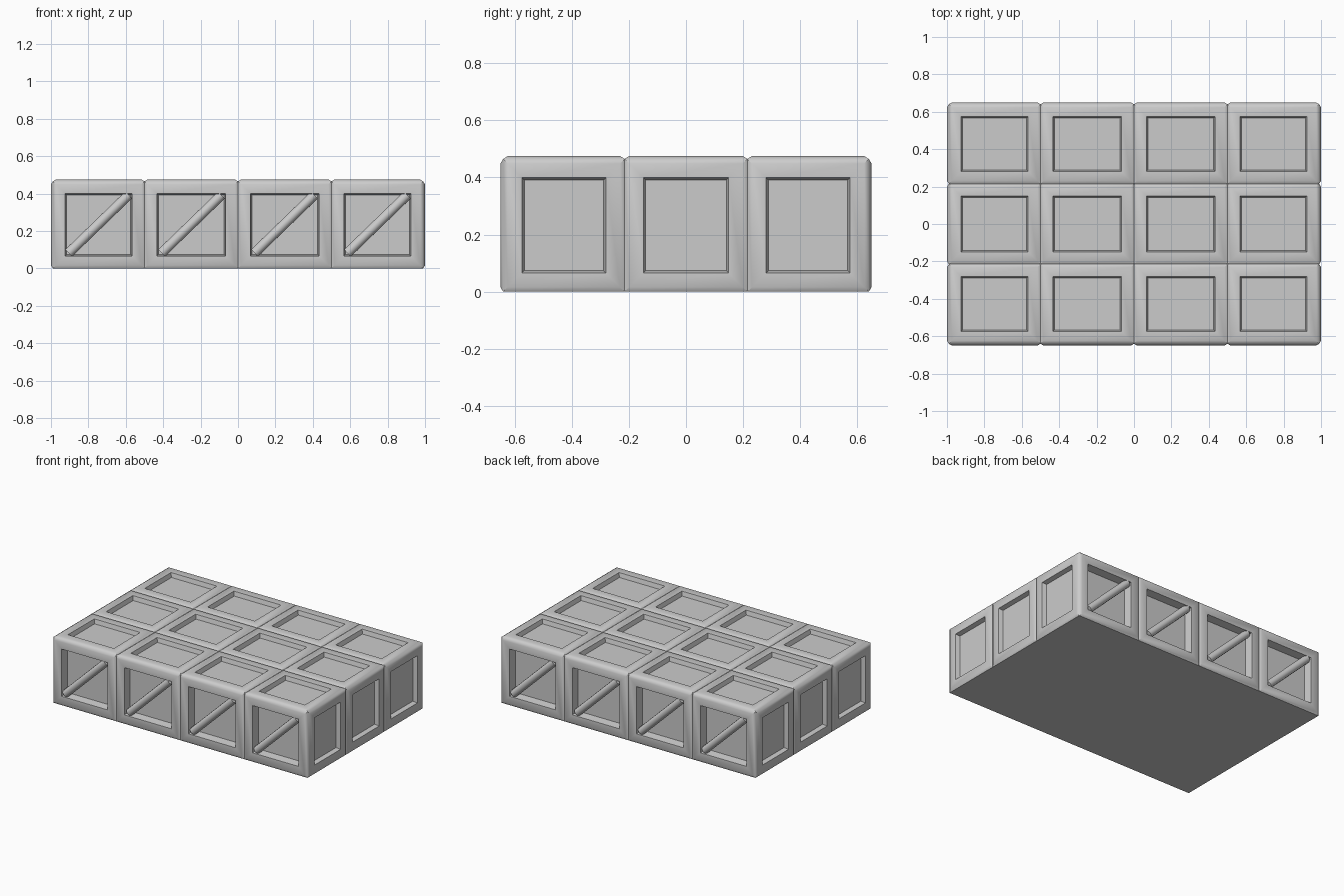
import bpy, bmesh, math
from mathutils import Vector, Matrix

if "Cube" in bpy.data.objects:
    bpy.data.objects.remove(bpy.data.objects["Cube"])

XS = [-0.99, -0.5, 0.0, 0.5, 0.99]
YS = [-0.64, -0.215, 0.215, 0.64]
TOP = 0.465


def finish(name, bm, angle):
    mesh = bpy.data.meshes.new(name)
    bm.to_mesh(mesh)
    bm.free()
    ob = bpy.data.objects.new(name, mesh)
    bpy.context.collection.objects.link(ob)
    bpy.ops.object.select_all(action='DESELECT')
    ob.select_set(True)
    bpy.context.view_layer.objects.active = ob
    bpy.ops.object.shade_smooth_by_angle(angle=math.radians(angle))
    return ob


# Core slab divided into one cell per panel
bm = bmesh.new()
deep, shallow = [], []


def quad(pts):
    return bm.faces.new([bm.verts.new(p) for p in pts])


for x0, x1 in zip(XS, XS[1:]):
    for y0, y1 in zip(YS, YS[1:]):
        shallow.append(quad([(x0, y0, TOP), (x1, y0, TOP), (x1, y1, TOP), (x0, y1, TOP)]))
        quad([(x0, y1, 0), (x1, y1, 0), (x1, y0, 0), (x0, y0, 0)])
    for y, a, b in ((YS[0], x0, x1), (YS[-1], x1, x0)):
        deep.append(quad([(a, y, 0), (b, y, 0), (b, y, TOP), (a, y, TOP)]))
for y0, y1 in zip(YS, YS[1:]):
    for x, a, b in ((XS[-1], y0, y1), (XS[0], y1, y0)):
        shallow.append(quad([(x, a, 0), (x, b, 0), (x, b, TOP), (x, a, TOP)]))
bmesh.ops.remove_doubles(bm, verts=bm.verts[:], dist=0.0005)

# Raised frames separated by V seams, then sunken panels
for faces, depth in ((deep, 0.055), (shallow, 0.03)):
    for thick, rise in ((0.016, 0.01), (0.05, -0.003), (0.008, -depth)):
        bmesh.ops.inset_individual(bm, faces=faces, thickness=thick, depth=rise,
                                   use_even_offset=True)
finish("panelled_slab", bm, 42)

# Diagonal bars in the front panels, repeated on the back by a half turn
for side in range(2):
    turn = Matrix.Rotation(math.pi * side, 4, 'Z')
    for i in range(4):
        cx = -0.745 + 0.4967 * i
        a = Vector((cx - 0.16, -0.624, 0.082))
        b = Vector((cx + 0.16, -0.624, 0.392))
        d = b - a
        m = turn @ Matrix.Translation((a + b) / 2) @ d.to_track_quat('Z', 'Y').to_matrix().to_4x4()
        bar = bmesh.new()
        bmesh.ops.create_cone(bar, cap_ends=True, segments=12, radius1=0.026,
                              radius2=0.026, depth=d.length, matrix=m)
        finish(("front" if side == 0 else "back") + f"_bar_{i + 1}", bar, 40)
